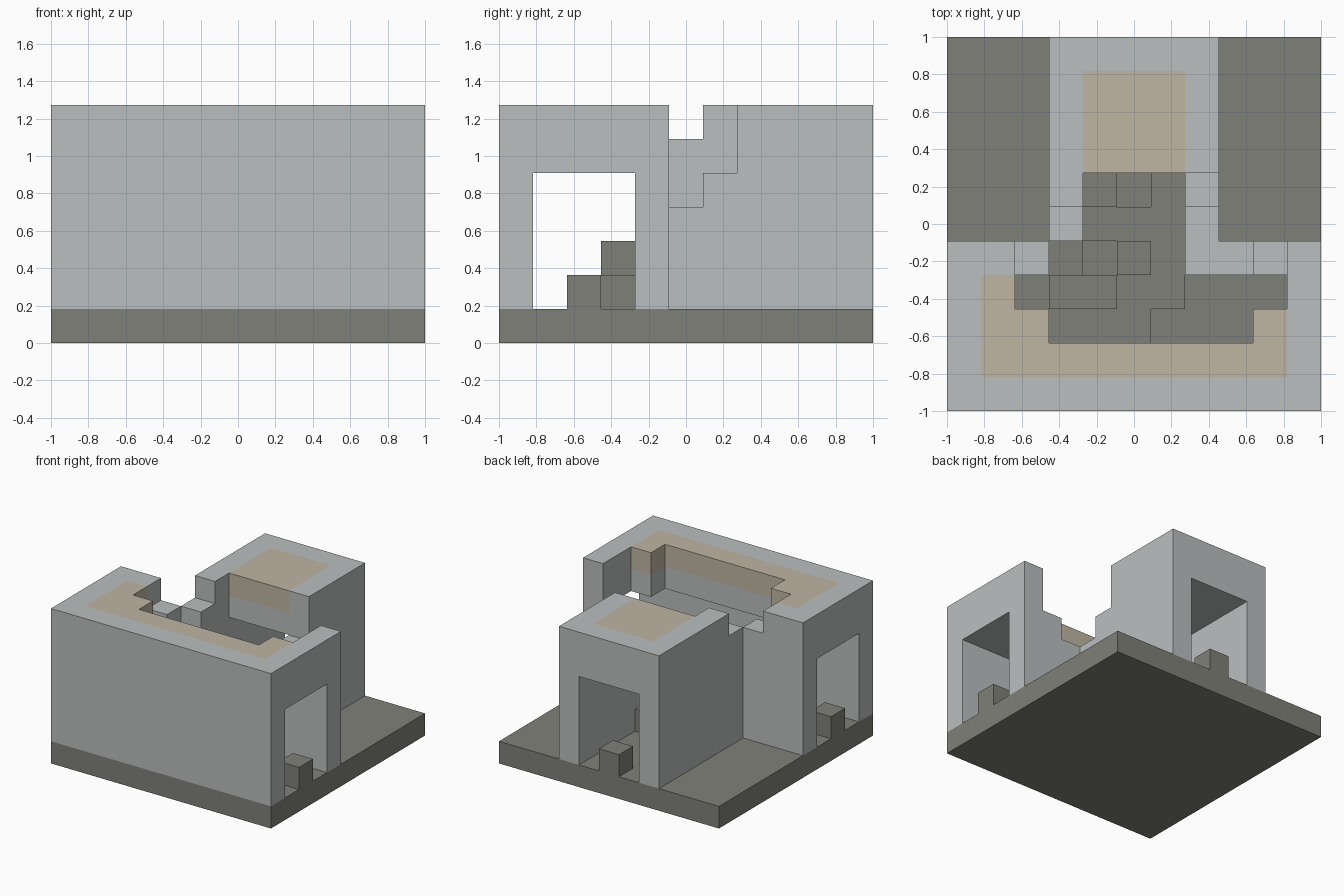
import bpy
import bmesh
from itertools import product
from mathutils import Vector

if "Cube" in bpy.data.objects:
    bpy.data.objects.remove(bpy.data.objects["Cube"], do_unlink=True)

N = 11                 # blocks along each side
U = 2 / N              # block size
TOP = 7                # height in blocks
grid = {}              # block position -> part name


def material(name, color):
    m = bpy.data.materials.new(name)
    m.use_nodes = True
    m.diffuse_color = (*color, 1)
    m.node_tree.nodes["Principled BSDF"].inputs["Base Color"].default_value = (*color, 1)
    return m


def box(part, xs, ys, zs):
    """Fill an inclusive range of blocks; part None carves it away."""
    spans = [range(a, b + 1) for a, b in (xs, ys, zs)]
    for cell in product(*spans):
        if part:
            grid[cell] = part
        else:
            grid.pop(cell, None)


def skin(part, mat):
    """Make one object from the exposed sides of a part's blocks."""
    bm = bmesh.new()
    for cell, owner in grid.items():
        if owner != part:
            continue
        for axis, side in product(range(3), (0, 1)):
            near = list(cell)
            near[axis] += 2 * side - 1
            if tuple(near) in grid:
                continue
            u, v = (axis + 1) % 3, (axis + 2) % 3
            ring = []
            for du, dv in ((0, 0), (1, 0), (1, 1), (0, 1)):
                p = Vector(cell)
                p[axis] += side
                p[u] += du
                p[v] += dv
                ring.append(bm.verts.new(p * U - Vector((1, 1, 0))))
            bm.faces.new(ring if side else ring[::-1])
    bmesh.ops.remove_doubles(bm, verts=bm.verts, dist=U / 100)
    bmesh.ops.dissolve_limit(bm, angle_limit=0.01, verts=bm.verts, edges=bm.edges)
    mesh = bpy.data.meshes.new(part)
    bm.to_mesh(mesh)
    bm.free()
    mesh.materials.append(mat)
    bpy.context.collection.objects.link(bpy.data.objects.new(part, mesh))


# Base slab and the T-shaped building
box("floor", (0, 10), (0, 10), (0, 0))
box("walls", (0, 10), (0, 4), (1, 6))
box("walls", (3, 7), (5, 10), (1, 6))

# Roof panels over the passages
box("roof_panels", (1, 9), (1, 3), (6, 6))
box("roof_panels", (4, 6), (4, 9), (6, 6))

# Passages with three doorways
box(None, (0, 10), (1, 3), (1, 4))
box(None, (4, 6), (4, 10), (1, 4))

# Collapsed roof, row by row
for row, span in {2: (3, 8), 3: (2, 9), 4: (3, 6), 5: (4, 6), 6: (4, 6)}.items():
    box(None, span, (row, row), (1, 6))

# Broken wall tops: remaining height of each column
broken = {(2, 4): 6, (3, 5): 6, (7, 4): 4, (8, 4): 4, (9, 4): 5, (7, 5): 4, (7, 6): 5}
for (x, y), height in broken.items():
    box(None, (x, x), (y, y), (height, 6))

# Rubble heaps on the floor: single and double blocks
single = [(3, 2), (4, 2), (5, 2), (2, 3), (5, 3), (6, 3), (3, 4), (6, 4),
          (4, 5), (5, 5), (6, 5), (6, 6), (0, 2), (10, 2), (5, 10)]
double = [(3, 3), (4, 3), (5, 4), (4, 6)]
for height, spots in ((1, single), (2, double)):
    for x, y in spots:
        box("rubble", (x, x), (y, y), (1, height))

stone = material("light grey stone", (0.497, 0.521, 0.521))
dark = material("dark grey stone", (0.216, 0.216, 0.19))
tan = material("tan roofing", (0.521, 0.468, 0.366))
for part, mat in (("floor", dark), ("rubble", dark), ("walls", stone), ("roof_panels", tan)):
    skin(part, mat)
